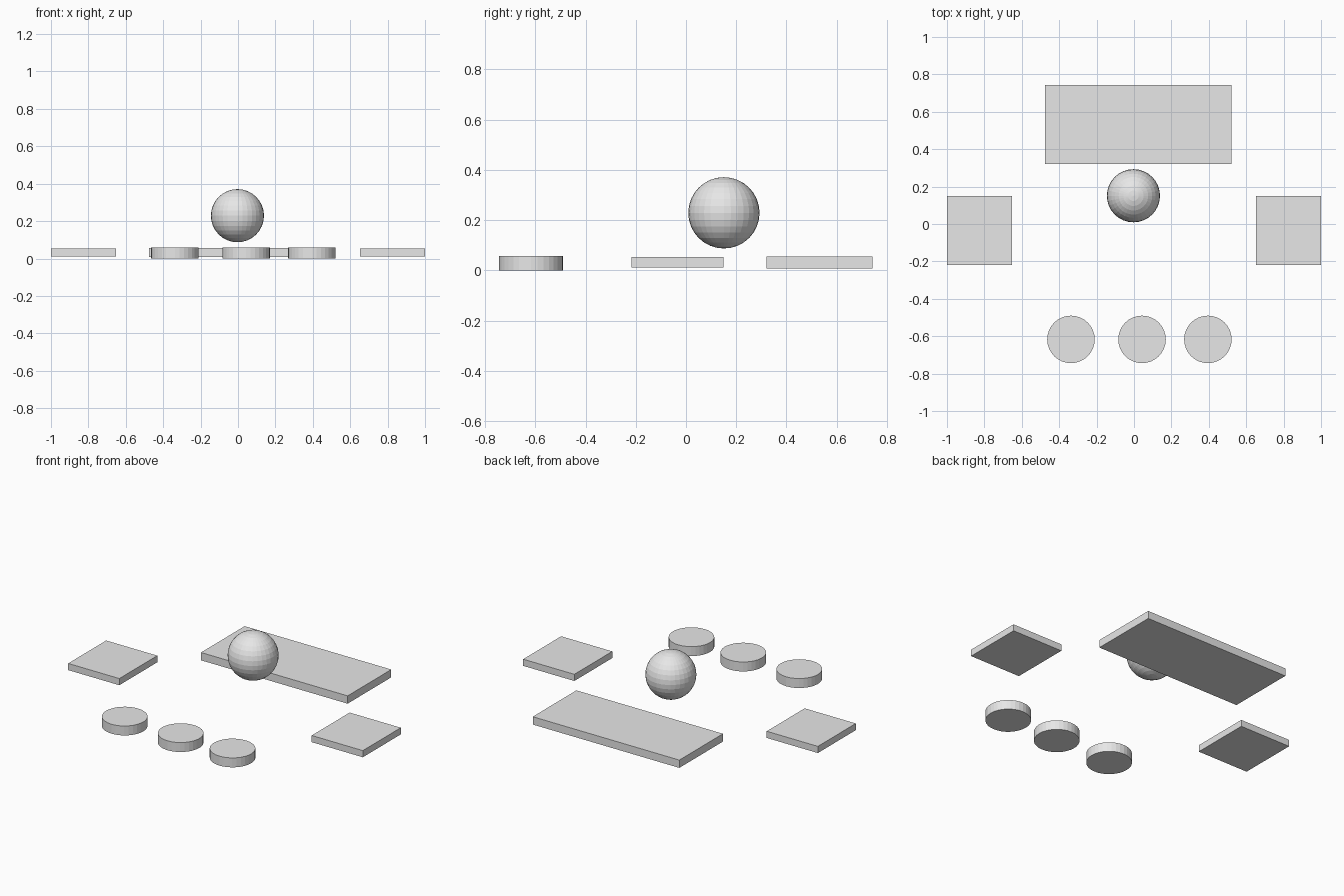
import bpy

if "Cube" in bpy.data.objects:
    bpy.data.objects.remove(bpy.data.objects["Cube"])

# One flat light grey for everything
grey = bpy.data.materials.new("light_grey")
grey.diffuse_color = (0.8, 0.8, 0.8, 1.0)
grey.use_nodes = True
grey.node_tree.nodes["Principled BSDF"].inputs["Base Color"].default_value = grey.diffuse_color


def finish(name):
    obj = bpy.context.object
    obj.name = name
    obj.data.materials.append(grey)
    return obj


def slab(name, x0, x1, y0, y1, z0, z1):
    bpy.ops.mesh.primitive_cube_add(
        size=1, location=((x0 + x1) / 2, (y0 + y1) / 2, (z0 + z1) / 2))
    bpy.context.object.scale = (x1 - x0, y1 - y0, z1 - z0)
    bpy.ops.object.transform_apply(location=False, rotation=False, scale=True)
    finish(name)


# Long slab at the back
slab("back_slab", -0.475, 0.52, 0.32, 0.743, 0.007, 0.055)

# Matching plates left and right
slab("left_plate", -1.0, -0.653, -0.218, 0.15, 0.012, 0.053)
slab("right_plate", 0.653, 1.0, -0.218, 0.15, 0.012, 0.053)

# Row of three discs at the front
for name, x in (("left_disc", -0.337), ("middle_disc", 0.043), ("right_disc", 0.395)):
    bpy.ops.mesh.primitive_cylinder_add(
        vertices=32, radius=0.127, depth=0.058, location=(x, -0.617, 0.029))
    finish(name)

# Ball floating in the middle
bpy.ops.mesh.primitive_uv_sphere_add(
    segments=32, ring_count=16, radius=0.142, location=(-0.003, 0.151, 0.229))
finish("ball")
